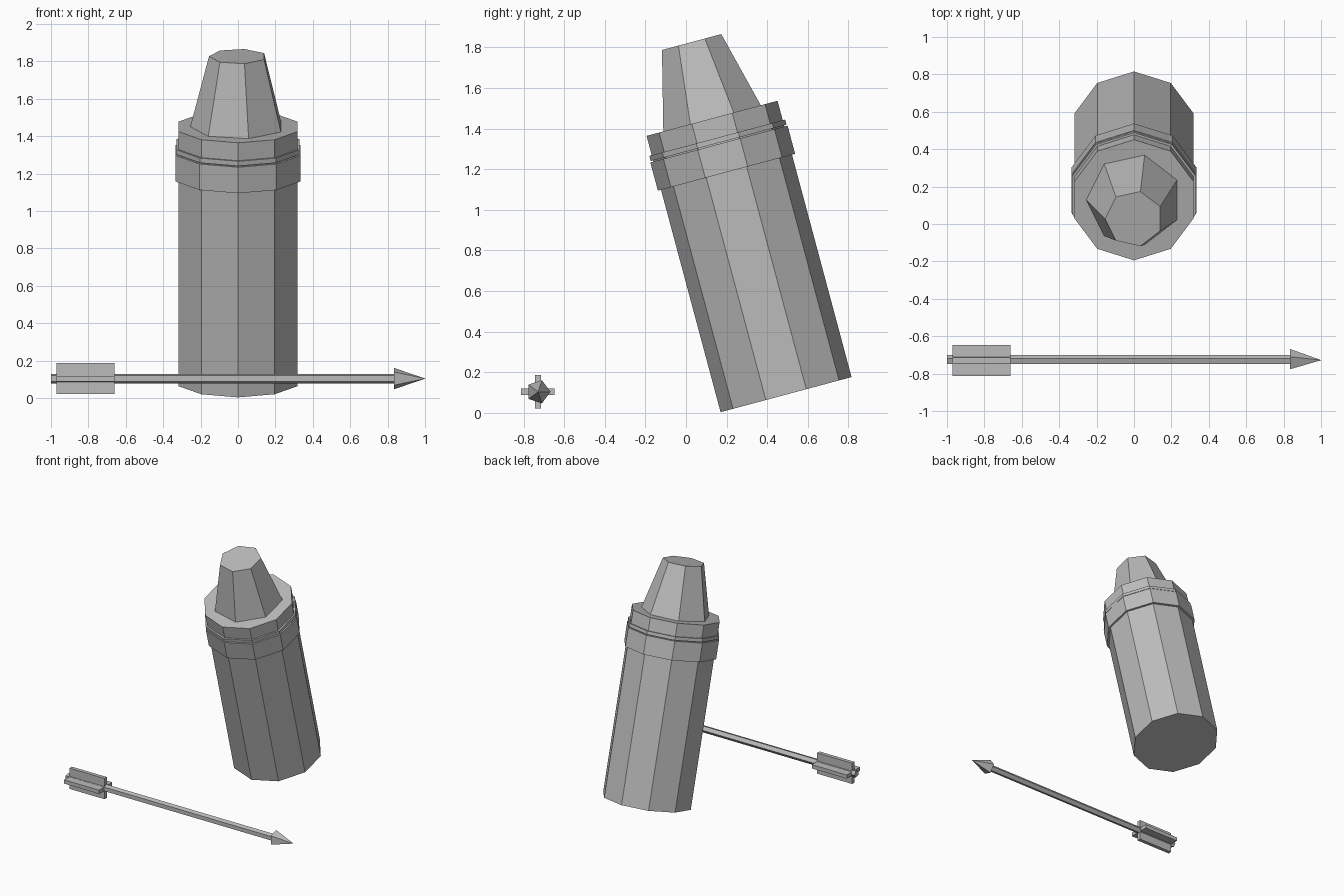
import bpy, math
from mathutils import Matrix, Vector

if "Cube" in bpy.data.objects:
    bpy.data.objects.remove(bpy.data.objects["Cube"])

grey = bpy.data.materials.new("plain_grey")
grey.diffuse_color = (0.5, 0.5, 0.5, 1)
grey.use_nodes = True
grey.node_tree.nodes["Principled BSDF"].inputs["Base Color"].default_value = grey.diffuse_color

TILT = Matrix.Translation((0, 0.493, 0.09)) @ Matrix.Rotation(math.radians(15), 4, 'X')
ALONG_X = Matrix.Translation((0, -0.728, 0.104)) @ Matrix.Rotation(math.radians(90), 4, 'Y')


def lathe(name, sides, start_deg, profile, frame, closed=False):
    """Flat-faced revolved part; profile is (radius, height) pairs along the frame's z axis."""
    verts, faces = [], []
    for r, h in profile:
        for i in range(sides):
            a = math.radians(start_deg) + math.tau * i / sides
            verts.append(frame @ Vector((r * math.cos(a), r * math.sin(a), h)))
    n = len(profile)
    for k in range(n if closed else n - 1):
        for i in range(sides):
            j, m = (i + 1) % sides, (k + 1) % n
            faces.append((k * sides + i, k * sides + j, m * sides + j, m * sides + i))
    if not closed:
        faces.append(tuple(reversed(range(sides))))
        faces.append(tuple((n - 1) * sides + i for i in range(sides)))
    return add(name, verts, faces)


def add(name, verts, faces):
    mesh = bpy.data.meshes.new(name)
    mesh.from_pydata(verts, [], faces)
    mesh.validate()
    mesh.materials.append(grey)
    obj = bpy.data.objects.new(name, mesh)
    bpy.context.collection.objects.link(obj)
    return obj


def ring(name, r, h0, h1):
    """Ten-sided collar around the tilted barrel."""
    return lathe(name, 10, 90, [(0.325, h0), (r, h0), (r, h1), (0.325, h1)], TILT, True)


def box(name, size, centre):
    bpy.ops.mesh.primitive_cube_add(size=1, location=centre)
    obj = bpy.context.object
    obj.name = name
    obj.scale = size
    obj.data.materials.append(grey)


# Tilted ten-sided barrel with its collar and the thin lip above it
lathe("barrel", 10, 90, [(0.334, 0), (0.334, 1.409)], TILT)
ring("collar", 0.35, 1.134, 1.278)
ring("collar_lip", 0.3465, 1.284, 1.31)

# Seven-sided tapered nose
lathe("nose", 7, 180, [(0.255, 1.409), (0.155, 1.798)], TILT)

# Five-sided arrow shaft and head lying along x
lathe("arrow_shaft", 5, 90, [(0.027, -1.0), (0.027, 0.84)], ALONG_X)
lathe("arrow_head", 5, 90, [(0.06, 0.834), (0.0005, 1.0)], ALONG_X)

# Crossed tail fins
box("fin_upright", (0.31, 0.03, 0.166), (-0.815, -0.73, 0.104))
box("fin_level", (0.31, 0.166, 0.03), (-0.815, -0.73, 0.104))
